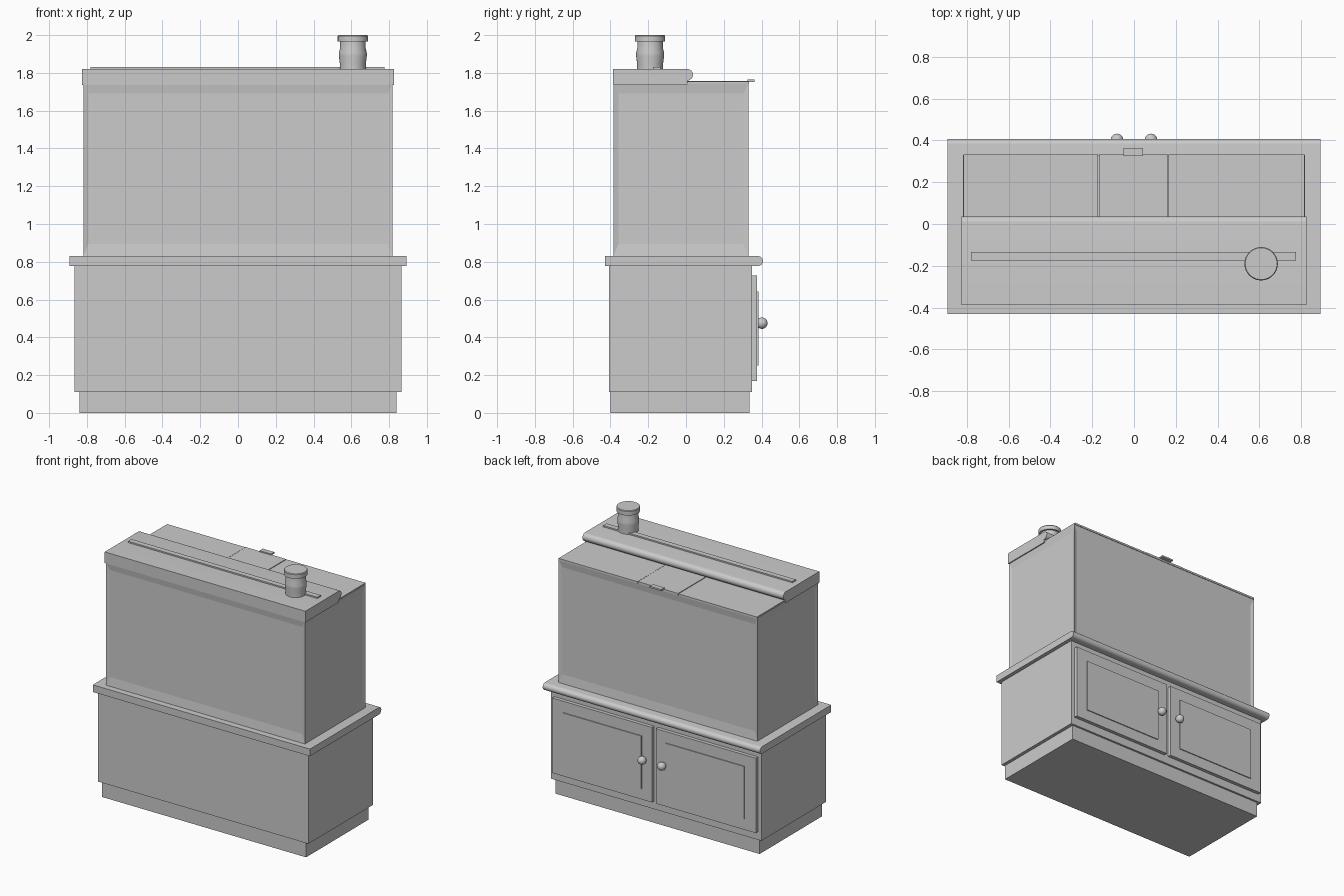
import bpy, bmesh, math

if "Cube" in bpy.data.objects:
    bpy.data.objects.remove(bpy.data.objects["Cube"])


def finish(name, bm, smooth=False):
    bmesh.ops.recalc_face_normals(bm, faces=bm.faces)
    mesh = bpy.data.meshes.new(name)
    bm.to_mesh(mesh)
    bm.free()
    ob = bpy.data.objects.new(name, mesh)
    bpy.context.collection.objects.link(ob)
    if smooth:
        bpy.ops.object.select_all(action='DESELECT')
        bpy.context.view_layer.objects.active = ob
        ob.select_set(True)
        bpy.ops.object.shade_smooth_by_angle(angle=math.radians(35))
    return ob


def box_bm(x, y, z):
    bm = bmesh.new()
    bmesh.ops.create_cube(bm, size=1)
    for v in bm.verts:
        v.co = [r[0] + (c + 0.5) * (r[1] - r[0]) for c, r in zip(v.co, (x, y, z))]
    return bm


def box(name, x, y, z):
    return finish(name, box_bm(x, y, z))


def extrude_x(name, profile, half):
    """Extrude a (y, z) outline along x."""
    bm = bmesh.new()
    face = bm.faces.new([bm.verts.new((-half, y, z)) for y, z in profile])
    res = bmesh.ops.extrude_face_region(bm, geom=[face])
    for v in res['geom']:
        if isinstance(v, bmesh.types.BMVert):
            v.co.x = half
    return finish(name, bm, True)


def half_round(cy, cz, r, n=12):
    return [(cy + r * math.cos(a), cz + r * math.sin(a))
            for a in (math.pi / 2 - math.pi * i / n for i in range(n + 1))]


def lathe(name, profile, x, y, n=32):
    bm = bmesh.new()
    rings = [[bm.verts.new((x + r * math.cos(2 * math.pi * i / n),
                            y + r * math.sin(2 * math.pi * i / n), z))
              for i in range(n)] for r, z in profile]
    for a, b in zip(rings, rings[1:]):
        for i in range(n):
            bm.faces.new((a[i], a[(i + 1) % n], b[(i + 1) % n], b[i]))
    bm.faces.new(rings[0])
    bm.faces.new(rings[-1])
    return finish(name, bm, True)


# Cabinet stand
box("plinth", (-0.84, 0.84), (-0.40, 0.335), (0, 0.11))
box("cabinet", (-0.865, 0.865), (-0.408, 0.35), (0.11, 0.777))
extrude_x("cabinet_top",
          [(-0.43, 0.777), (-0.43, 0.83)] + half_round(0.381, 0.8035, 0.0265), 0.893)

# Doors with raised panels and knobs
for s, side in ((1, "right"), (-1, "left")):
    def span(a, b):
        return tuple(sorted((s * a, s * b)))
    box(side + "_door", span(0.017, 0.837), (0.35, 0.376), (0.17, 0.727))
    box(side + "_door_panel", span(0.10, 0.745), (0.37, 0.383), (0.25, 0.643))
    bm = bmesh.new()
    bmesh.ops.create_uvsphere(bm, u_segments=24, v_segments=16, radius=0.03)
    bmesh.ops.translate(bm, verts=bm.verts, vec=(s * 0.081, 0.402, 0.475))
    finish(side + "_knob", bm, True)

# Tank with recessed glass panes on all four sides
bm = box_bm((-0.818, 0.818), (-0.383, 0.33), (0.83, 1.745))
bm.normal_update()
sides = [f for f in bm.faces if abs(f.normal.z) < 0.5]
bmesh.ops.inset_individual(bm, faces=sides, thickness=0.036, depth=-0.008)
for f in sides:
    for v in f.verts:
        v.co.z = 0.895 if v.co.z < 1.2 else 1.69
finish("tank", bm)

# Hood with rounded rear edge
extrude_x("hood", [(-0.387, 1.737), (-0.387, 1.82)] + half_round(0.007, 1.79, 0.03)
          + [(0.007, 1.737)], 0.825)
box("hood_strip", (-0.78, 0.775), (-0.175, -0.135), (1.815, 1.83))

# Lids and pull tab
box("left_lid", (-0.816, -0.172), (0.007, 0.333), (1.74, 1.754))
box("right_lid", (0.166, 0.816), (0.007, 0.333), (1.74, 1.754))
box("centre_lid", (-0.168, 0.162), (0.007, 0.333), (1.74, 1.756))
box("lid_tab", (-0.05, 0.044), (0.325, 0.363), (1.753, 1.765))

# Food canister on the hood
lathe("canister", [(0.069, 1.815), (0.069, 1.85), (0.074, 1.89), (0.074, 1.905),
                   (0.068, 1.93), (0.067, 1.967)], 0.608, -0.19)
lathe("canister_cap", [(0.08, 1.965), (0.08, 1.995), (0.076, 2.0)], 0.608, -0.19)
